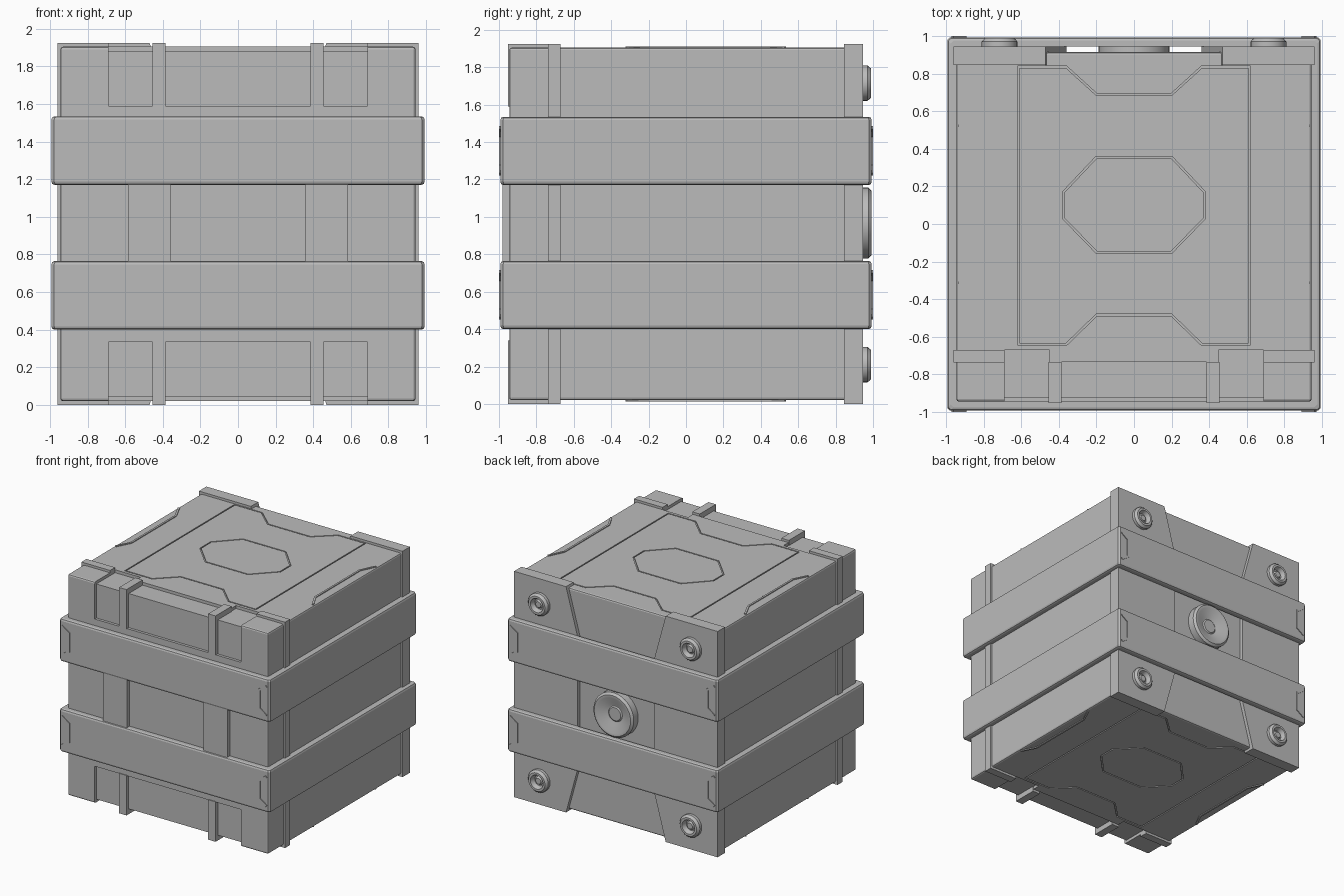
import bpy, bmesh, math
from mathutils import Vector

if "Cube" in bpy.data.objects:
    bpy.data.objects.remove(bpy.data.objects["Cube"])

H = 1.925  # overall height
grey = bpy.data.materials.new("light_grey")
grey.use_nodes = True
grey.diffuse_color = (0.5, 0.5, 0.5, 1)
bsdf = next(n for n in grey.node_tree.nodes if n.type == "BSDF_PRINCIPLED")
bsdf.inputs["Base Color"].default_value = grey.diffuse_color
bsdf.inputs["Roughness"].default_value = 0.6


def finish(bm, name):
    bmesh.ops.recalc_face_normals(bm, faces=bm.faces)
    mesh = bpy.data.meshes.new(name)
    bm.to_mesh(mesh)
    bm.free()
    ob = bpy.data.objects.new(name, mesh)
    bpy.context.collection.objects.link(ob)
    mesh.materials.append(grey)
    return ob


def loft(bm, rings, wrap=False, caps=True):
    """Skin a list of closed point rings."""
    rings = [[bm.verts.new(p) for p in ring] for ring in rings]
    n = len(rings[0])
    for a, b in zip(rings, rings[1:] + (rings[:1] if wrap else [])):
        for i in range(n):
            j = (i + 1) % n
            bm.faces.new((a[i], a[j], b[j], b[i]))
    if caps and not wrap:
        bm.faces.new(rings[0])
        bm.faces.new(rings[-1])


# Maps from a flat drawing plus depth into space
def flat(u, v, w): return (u, v, w)
def upright(u, v, w): return (u, w, v)
def sideways(u, v, w): return (w, u, v)


def prism(bm, pts, w0, w1, place):
    loft(bm, [[place(u, v, w) for u, v in pts] for w in (w0, w1)])


def box(bm, x0, x1, y0, y1, z0, z1):
    prism(bm, [(x0, y0), (x1, y0), (x1, y1), (x0, y1)], z0, z1, flat)


def ribbon(bm, pts, width, w0, w1, place, closed=False):
    """Mitred strip of constant width along a flat polyline."""
    pts = [Vector(p) for p in pts]
    n, sections = len(pts), []
    for i, p in enumerate(pts):
        d0 = p - pts[i - 1] if closed or i else pts[1] - p
        d1 = pts[(i + 1) % n] - p if closed or i < n - 1 else d0
        n0, n1 = (Vector((-d.y, d.x)).normalized() for d in (d0, d1))
        m = (n0 + n1).normalized()
        m *= width / 2 / m.dot(n0)
        sections.append([place(*q, w) for q, w in
                         ((p - m, w0), (p + m, w0), (p + m, w1), (p - m, w1))])
    loft(bm, sections, wrap=closed)


def flip(pts):
    return [(-u, v) for u, v in pts]


# Main body: bevelled block
bm = bmesh.new()
box(bm, -0.945, 0.945, -0.945, 0.915, 0.02, H - 0.02)
bmesh.ops.bevel(bm, geom=bm.edges[:], offset=0.014, segments=2, profile=0.5, affect="EDGES")
body = finish(bm, "body")

# Cutters: front edge recesses, and the panel grooves on lid and base
bm = bmesh.new()
half = [(0.2, 0.355), (0.375, 0.17), (0.375, 0.03), (0.2, -0.15)]
octagon = half + flip(half[::-1])
half = [(0.2, 0.69), (0.36, 0.835), (0.615, 0.835),
        (0.615, -0.64), (0.36, -0.64), (0.2, -0.485)]
lid_panel = half + flip(half[::-1])
for low in (False, True):
    def zed(z): return H - z if low else z
    for x0, x1, back in ((-0.69, -0.45, -0.67), (-0.39, 0.39, -0.735), (0.45, 0.69, -0.67)):
        ell = [(-1.1, 1.59), (-0.922, 1.59), (-0.922, 1.88), (back, 1.88), (back, 2.1), (-1.1, 2.1)]
        prism(bm, [(y, zed(z)) for y, z in ell], x0, x1, sideways)
    for outline in (octagon, lid_panel):
        ribbon(bm, outline, 0.01, zed(H - 0.03), zed(H + 0.05), flat, closed=True)
cutter = finish(bm, "body_cutter")
cutter.hide_render = True

mod = body.modifiers.new("recesses", "BOOLEAN")
mod.operation, mod.object, mod.solver = "DIFFERENCE", cutter, "EXACT"
bpy.context.view_layer.objects.active = body
bpy.ops.object.modifier_apply(modifier=mod.name)
bpy.data.objects.remove(cutter)


# Two bands wrapped around the body
def square(h, z, c=0.015):
    quarter = [(h, -h + c), (h, h - c)]
    pts = []
    for _ in range(4):
        pts += quarter
        quarter = [(-y, x) for x, y in quarter]
    return [(x, y, z) for x, y in pts]


bands = (("lower_band", 0.40, 0.765), ("upper_band", 1.17, 1.535))
for name, z0, z1 in bands:
    bm = bmesh.new()
    section = [(0.945, z0), (0.975, z0), (0.988, z0 + 0.005), (0.993, z0 + 0.018),
               (0.993, z1 - 0.018), (0.988, z1 - 0.005), (0.975, z1), (0.945, z1)]
    loft(bm, [square(h, z) for h, z in section], wrap=True)
    finish(bm, name)

# Raised corner brackets on the front and back of each band
bm = bmesh.new()
for _, z0, z1 in bands:
    c = (z0 + z1) / 2
    bracket = [(0.965, c + 0.125), (0.9, c + 0.08), (0.9, c - 0.08), (0.965, c - 0.125)]
    for pts in (bracket, flip(bracket)):
        for s in (-1, 1):
            ribbon(bm, pts, 0.018, s * 0.98, s * 1.0, upright)
finish(bm, "band_brackets")

# Raised side brackets on lid and base
bm = bmesh.new()
bracket = [(0.93, 0.53), (0.868, 0.4), (0.868, -0.2), (0.93, -0.32)]
for pts in (bracket, flip(bracket)):
    for z0, z1 in ((H - 0.03, H - 0.013), (0.013, 0.03)):
        ribbon(bm, pts, 0.016, z0, z1, flat)
finish(bm, "lid_brackets")

# Paired parts, left and right
plate = [(0.96, 0), (0.47, 0), (0.36, 0.40), (0.36, 1.525), (0.47, H), (0.96, H)]
for side, s in (("left", 1), ("right", -1)):
    bm = bmesh.new()
    prism(bm, [(s * x, z) for x, z in plate], 0.845, 0.945, upright)
    finish(bm, side + "_back_plate")

    bm = bmesh.new()
    box(bm, s * 0.69, s * 0.96, -0.738, -0.67, 0, H)
    finish(bm, side + "_side_rib")

    bm = bmesh.new()
    for z0, z1 in ((0, 0.34), (1.59, H)):
        box(bm, s * 0.385, s * 0.455, -0.952, -0.735, z0, z1)
    finish(bm, side + "_front_clasps")

    bm = bmesh.new()
    box(bm, s * 0.36, s * 0.585, -0.98, -0.93, 0.7, 1.23)
    finish(bm, side + "_front_strip")


# Round fittings on the back
def fitting(name, x, z, profile, sides):
    bm = bmesh.new()
    rings = []
    for r, d in profile:
        angles = [math.tau * i / sides for i in range(sides)]
        rings.append([(x + r * math.cos(a), 0.94 + d, z + r * math.sin(a)) for a in angles])
    loft(bm, rings)
    ob = finish(bm, name)
    bpy.ops.object.select_all(action="DESELECT")
    ob.select_set(True)
    bpy.context.view_layer.objects.active = ob
    bpy.ops.object.shade_smooth_by_angle(angle=math.radians(30))


fitting("centre_dial", 0, 0.968, [(0.19, -0.03), (0.19, 0.035), (0.172, 0.052),
        (0.15, 0.052), (0.075, 0.01), (0.065, 0.01), (0.055, 0.018)], 32)
for i, x in enumerate((-0.715, 0.715)):
    for j, z in enumerate((0.21, H - 0.21)):
        fitting(("right", "left")[i] + ("_lower", "_upper")[j] + "_bolt", x, z,
                [(0.095, -0.01), (0.095, 0.03), (0.078, 0.05), (0.06, 0.05), (0.045, 0.012),
                 (0.035, 0.012), (0.025, 0.03)], 24)
